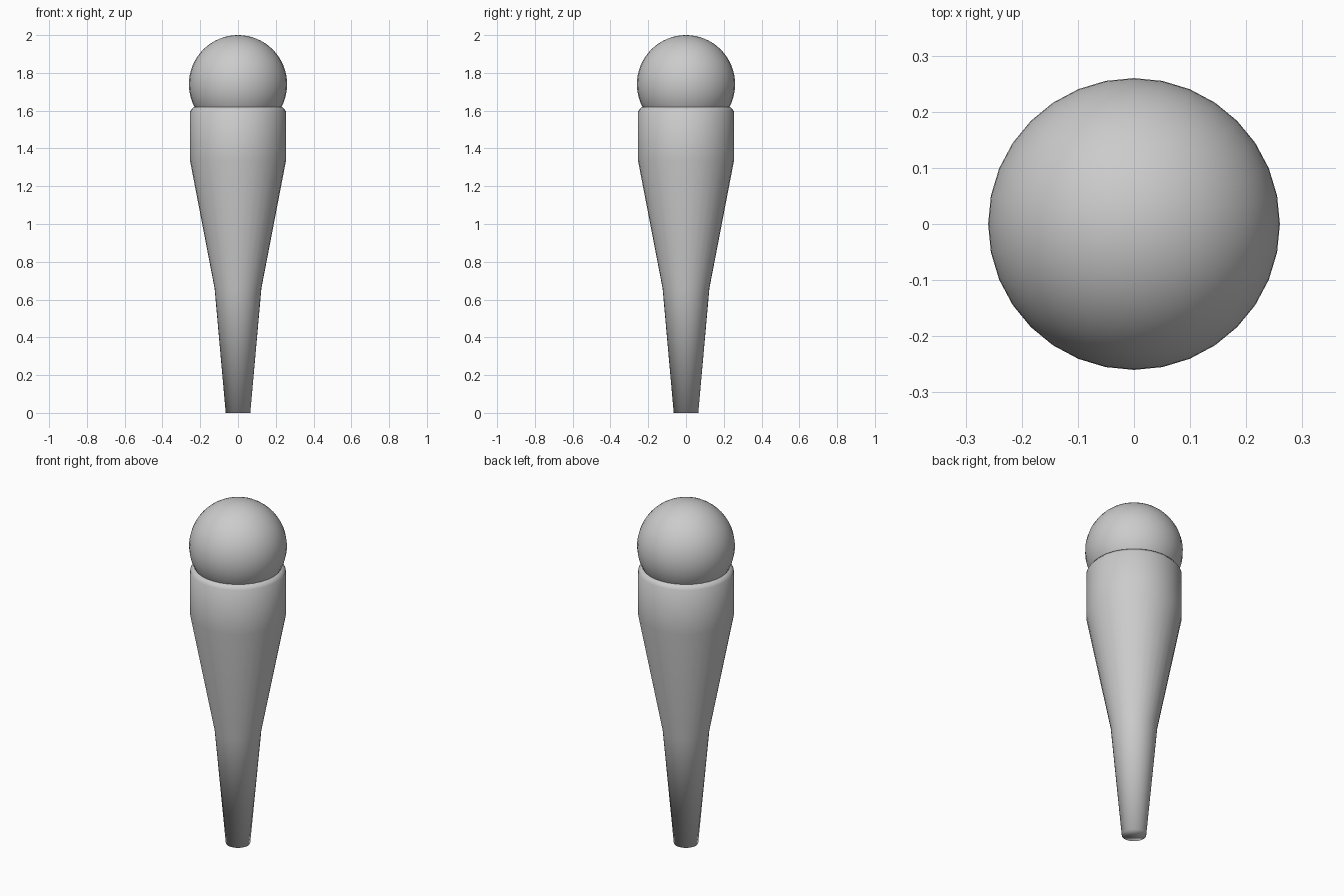
import bpy, bmesh, math

if "Cube" in bpy.data.objects:
    bpy.data.objects.remove(bpy.data.objects["Cube"])

SIDES = 32


def finish(name, bm):
    bmesh.ops.recalc_face_normals(bm, faces=bm.faces)
    mesh = bpy.data.meshes.new(name)
    bm.to_mesh(mesh)
    bm.free()
    for p in mesh.polygons:
        p.use_smooth = True
    obj = bpy.data.objects.new(name, mesh)
    bpy.context.collection.objects.link(obj)
    return obj


def lathe(name, profile):
    """Closed solid of revolution from (radius, height) points."""
    bm = bmesh.new()
    rings = []
    for r, z in profile:
        rings.append([bm.verts.new((r * math.cos(2 * math.pi * i / SIDES),
                                    r * math.sin(2 * math.pi * i / SIDES), z))
                      for i in range(SIDES)])
    for a, b in zip(rings, rings[1:]):
        for i in range(SIDES):
            j = (i + 1) % SIDES
            bm.faces.new((a[i], a[j], b[j], b[i]))
    bm.faces.new(rings[0][::-1])
    bm.faces.new(rings[-1])
    return finish(name, bm)


# Tapered handle with a straight collar and bevelled rim
lathe("handle", [(0.065, 0.0), (0.124, 0.66), (0.254, 1.335),
                 (0.254, 1.597), (0.235, 1.62)])

# Ball seated in the collar
bm = bmesh.new()
bmesh.ops.create_uvsphere(bm, u_segments=SIDES, v_segments=32, radius=0.26)
bmesh.ops.translate(bm, verts=bm.verts, vec=(0, 0, 1.74))
finish("ball", bm)
